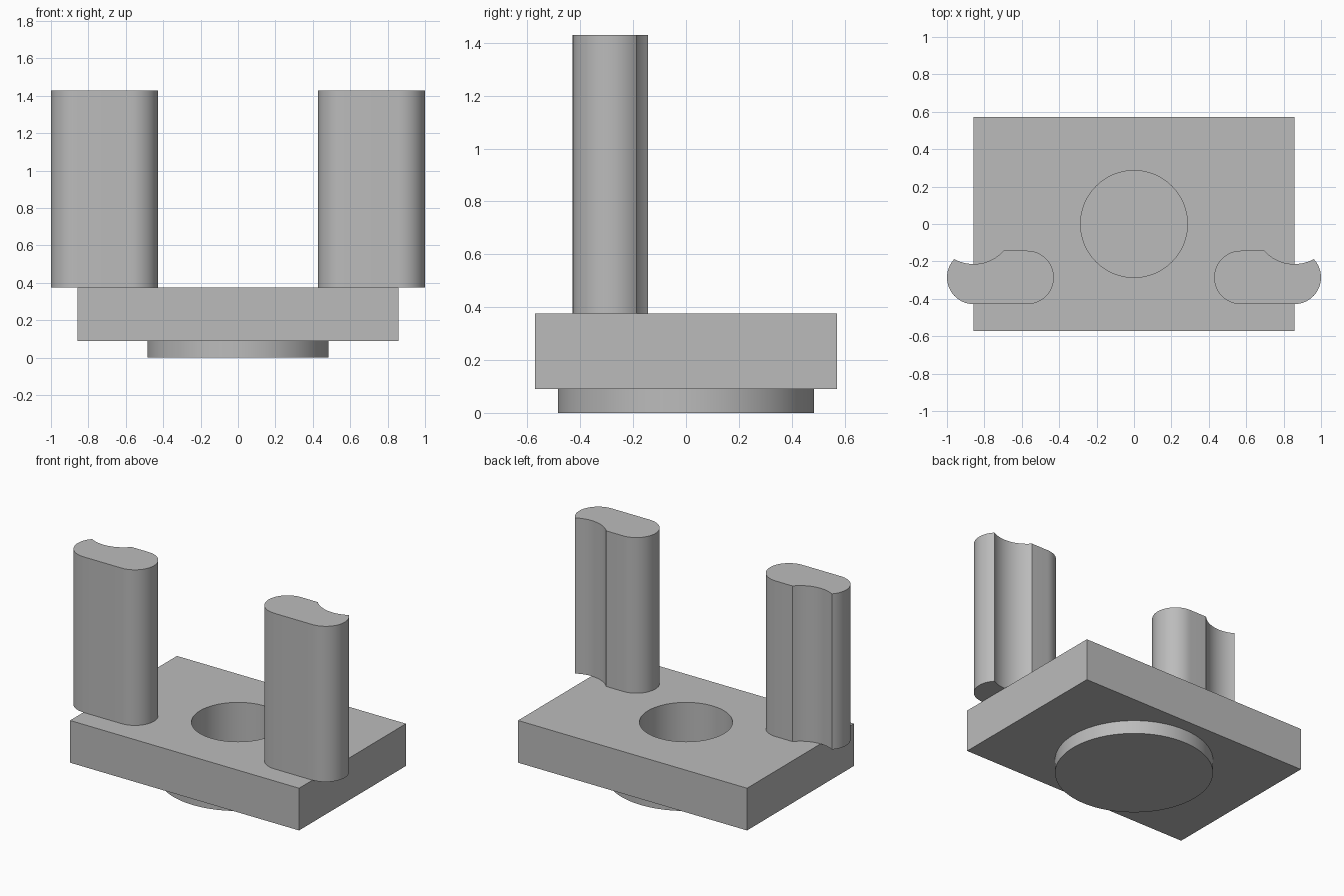
import bpy
import bmesh
from math import sin, cos, pi, atan2, sqrt

cube = bpy.data.objects.get("Cube")
if cube:
    bpy.data.objects.remove(cube, do_unlink=True)

# Main sizes, all multiples of one module
U = 1 / 7
BOSS_H = 0.09
PLATE_TOP = BOSS_H + 2 * U
POST_TOP = 10 * U

grey = bpy.data.materials.new("plain grey")
grey.use_nodes = True
colour = (0.5, 0.5, 0.5, 1)
grey.diffuse_color = colour
grey.node_tree.nodes["Principled BSDF"].inputs["Base Color"].default_value = colour


def arc(cx, cy, r, a0, a1, n):
    return [(cx + r * cos(a0 + (a1 - a0) * i / n),
             cy + r * sin(a0 + (a1 - a0) * i / n)) for i in range(n + 1)]


def extrude(name, outline, z0, z1):
    """Closed prism from a flat outline."""
    bm = bmesh.new()
    base = bm.faces.new([bm.verts.new((x, y, z0)) for x, y in outline])
    new = bmesh.ops.extrude_face_region(bm, geom=[base])["geom"]
    bmesh.ops.translate(bm, vec=(0, 0, z1 - z0),
                        verts=[v for v in new if isinstance(v, bmesh.types.BMVert)])
    bmesh.ops.recalc_face_normals(bm, faces=bm.faces)
    mesh = bpy.data.meshes.new(name)
    bm.to_mesh(mesh)
    bm.free()
    mesh.materials.append(grey)
    obj = bpy.data.objects.new(name, mesh)
    bpy.context.collection.objects.link(obj)
    return obj


def select(obj):
    bpy.ops.object.select_all(action="DESELECT")
    obj.select_set(True)
    bpy.context.view_layer.objects.active = obj


def combine(obj, other, operation):
    """Apply a boolean and discard the second solid."""
    mod = obj.modifiers.new(operation.lower(), "BOOLEAN")
    mod.operation, mod.object, mod.solver = operation, other, "EXACT"
    select(obj)
    bpy.ops.object.modifier_apply(modifier=mod.name)
    bpy.data.objects.remove(other, do_unlink=True)


def circle(r):
    return arc(0, 0, r, 0, 2 * pi, 72)[:-1]


# Base plate with round boss below and blind hole above
w, d = 6 * U, 4 * U
base = extrude("base_plate", [(-w, -d), (w, -d), (w, d), (-w, d)], BOSS_H, PLATE_TOP)
combine(base, extrude("boss", circle(0.485), 0, BOSS_H), "UNION")
combine(base, extrude("hole_cutter", circle(2 * U), BOSS_H, PLATE_TOP + U), "DIFFERENCE")

# Post outline: rounded slot with a scallop centred behind its outer end
inner, outer, mid, scallop = 4 * U, 6 * U, -2 * U, 1.5 * U
lip_y = (U * U - mid * mid - scallop * scallop) / (-2 * mid)
lip_x = sqrt(scallop ** 2 - lip_y ** 2)
start_x = -sqrt(scallop ** 2 - U * U)
outline = arc(inner, mid, U, pi / 2, 3 * pi / 2, 24)
outline += arc(outer, mid, U, -pi / 2, atan2(lip_y - mid, lip_x), 20)
outline += arc(outer, 0, scallop, atan2(lip_y, lip_x), atan2(-U, start_x), 16)[1:]

# Left and right posts
posts = [extrude(name, [(side * x, y) for x, y in outline], PLATE_TOP, POST_TOP)
         for name, side in (("left_post", 1), ("right_post", -1))]

for obj in [base] + posts:
    select(obj)
    bpy.ops.object.shade_smooth_by_angle(angle=pi / 6)
